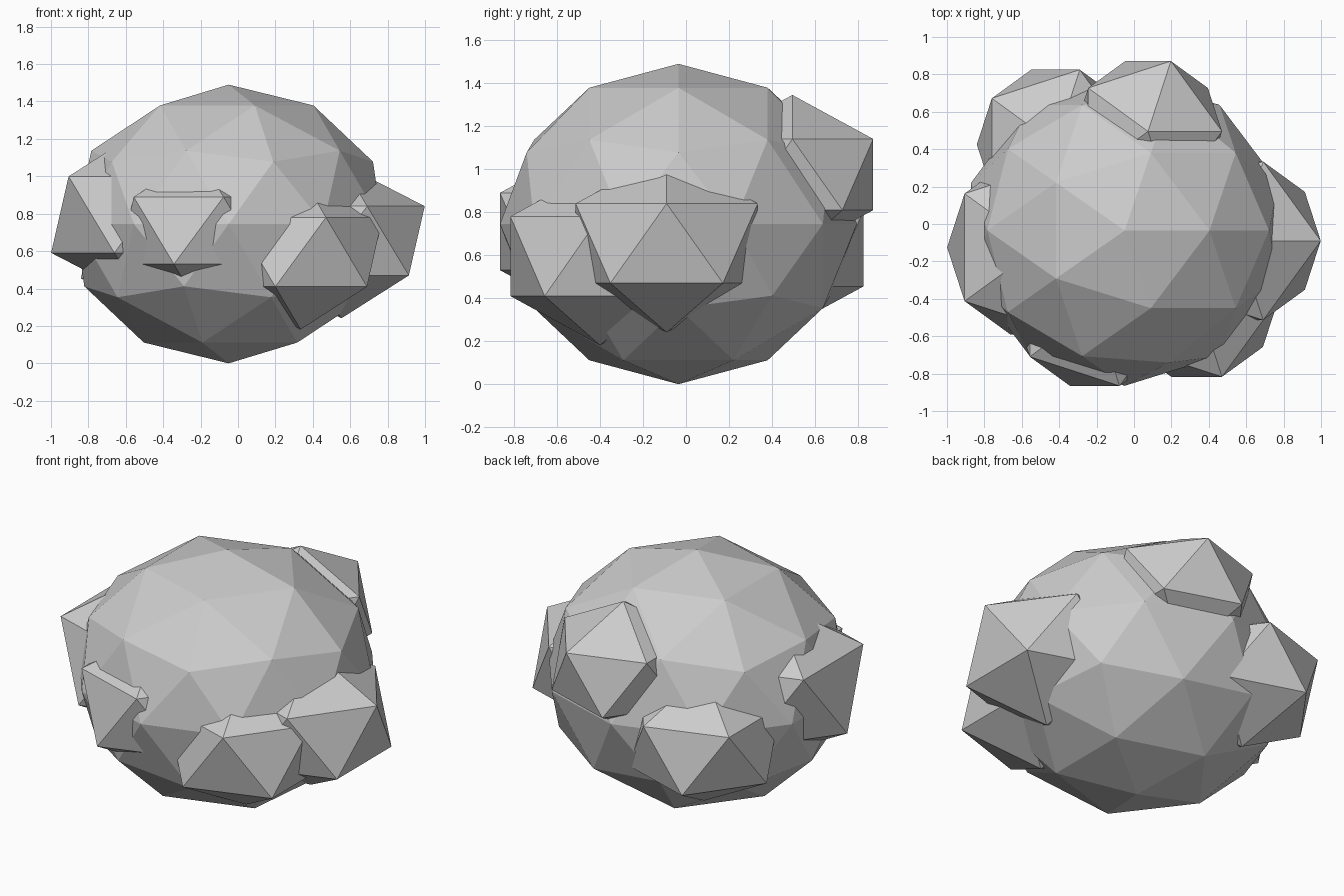
import bpy

if "Cube" in bpy.data.objects:
    bpy.data.objects.remove(bpy.data.objects["Cube"])


def rock(name, subdivisions, centre, radii):
    """Flat-shaded faceted lump, squashed to the given radii."""
    bpy.ops.mesh.primitive_ico_sphere_add(subdivisions=subdivisions, radius=1, location=centre)
    ob = bpy.context.object
    ob.name = name
    ob.scale = radii
    bpy.ops.object.transform_apply(location=False, rotation=False, scale=True)
    return ob


# Main boulder
rock("boulder_body", 2, (-0.05, -0.035, 0.745), (0.863, 0.83, 0.745))

# Smaller lumps embedded around the sides: centre, horizontal radius, height radius
lumps = {
    "lump_right": ((0.553, -0.09, 0.655), 0.498, 0.414),
    "lump_front_right": ((0.335, -0.40, 0.595), 0.49, 0.414),
    "lump_front_left": ((-0.21, -0.457, 0.71), 0.48, 0.402),
    "lump_left": ((-0.51, -0.125, 0.795), 0.547, 0.457),
    "lump_back_left": ((-0.42, 0.425, 0.63), 0.47, 0.393),
    "lump_back": ((0.075, 0.495, 0.975), 0.442, 0.37),
}
for name, (centre, r, h) in lumps.items():
    rock(name, 1, centre, (r, r, h))
